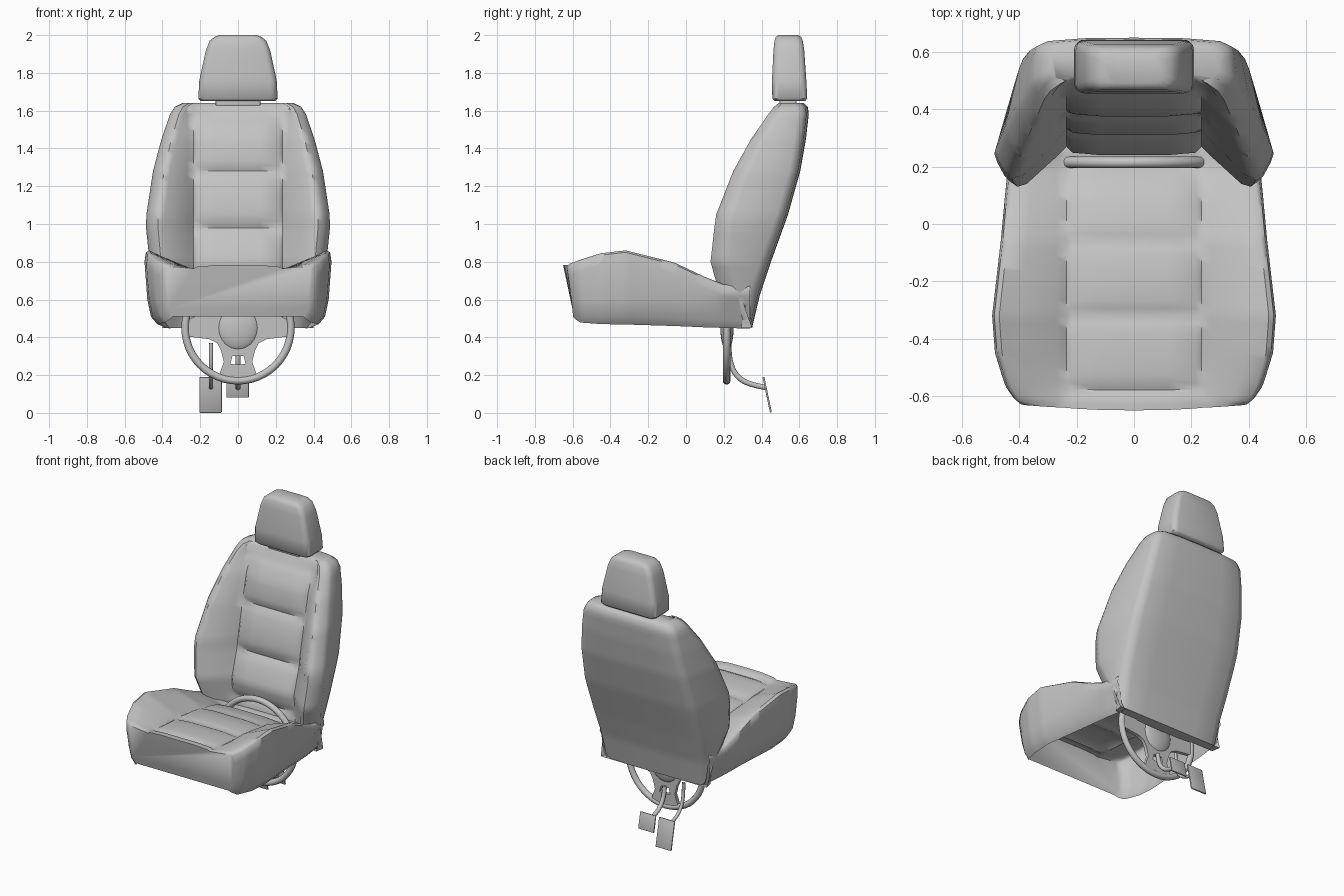
import bpy, bmesh, math
from mathutils import Matrix

if "Cube" in bpy.data.objects:
    bpy.data.objects.remove(bpy.data.objects["Cube"])

GREY = (0.55, 0.55, 0.55, 1)
mat = bpy.data.materials.new("seat grey")
mat.use_nodes = True
mat.diffuse_color = GREY
mat.node_tree.nodes["Principled BSDF"].inputs["Base Color"].default_value = GREY


def finish(bm, name, angle=40, fix=True):
    """Turn a bmesh into a named, shaded object."""
    if fix:
        bmesh.ops.recalc_face_normals(bm, faces=bm.faces)
    mesh = bpy.data.meshes.new(name)
    bm.to_mesh(mesh)
    bm.free()
    mesh.materials.append(mat)
    ob = bpy.data.objects.new(name, mesh)
    bpy.context.collection.objects.link(ob)
    bpy.ops.object.select_all(action="DESELECT")
    ob.select_set(True)
    bpy.context.view_layer.objects.active = ob
    bpy.ops.object.shade_smooth_by_angle(angle=math.radians(angle))
    return ob


def loft(name, rings, caps, closed=True, angle=40):
    """Skin a list of equal rings; caps lists the ring indices to fill."""
    bm = bmesh.new()
    rows = [[bm.verts.new(p) for p in ring] for ring in rings]
    n = len(rows[0])
    for a, b in zip(rows, rows[1:]):
        for i in range(n if closed else n - 1):
            j = (i + 1) % n
            bm.faces.new((a[i], a[j], b[j], b[i]))
    for c in caps:
        bm.faces.new(rows[c])
    return finish(bm, name, angle)


def stations(keys, step):
    """Refine key rows (position first) by linear interpolation."""
    out = []
    for a, b in zip(keys, keys[1:]):
        n = max(1, round((b[0] - a[0]) / step))
        out += [[p + (q - p) * k / n for p, q in zip(a, b)] for k in range(n)]
    return out + [list(keys[-1])]


def puff(t, crease, period, height):
    """Padded panel swelling between stitched creases."""
    return height * math.sqrt(abs(math.sin(math.pi * (t - crease) / period)))


def mirrored(half):
    """Complete a half outline that starts and ends off or on x = 0."""
    return half + [(-p[0], *p[1:]) for p in reversed(half) if p[0] > 1e-6]


# Seat cushion: open-bottomed shell; rows of y, width, bolster top, centre, bottom
keys = [(-.65, .40, .775, .765, .51), (-.63, .42, .79, .765, .495),
        (-.58, .445, .805, .76, .48), (-.45, .485, .845, .75, .47),
        (-.32, .495, .86, .745, .468), (-.06, .465, .795, .72, .46),
        (.1, .45, .72, .67, .453), (.2, .44, .68, .62, .45), (.34, .415, .68, .6, .446)]
rings = []
for y, w, zb, zc, z0 in stations(keys, .026):
    mid = zc + (puff(y, -.06, .26, .022) if y > -.6 else .017)
    half = [(w * .86, z0), (w * .93, z0 + .04), (w * .97, .6), (w, zb - .06), (w * .985, zb - .01),
            (w * .95, zb), (w * .8, zc * .3 + zb * .7), (.27, zc + (zb - zc) * .25),
            (.235, zc), (.215, mid - .008), (.12, mid), (0, mid)]
    lean = max(0, 1 - (y + .65) / .1)
    rings.append([(x, y + lean * ((.78 - z) * .14 + .12 * x * x), z) for x, z in mirrored(half)])
loft("seat_cushion", rings, [0], closed=False, angle=50)

# Backrest: rows of z, width, back width, bolster tip, outer side, centre, back
keys = [(.45, .40, .39, .30, .32, .30, .35), (.62, .42, .40, .18, .26, .28, .39),
        (.8, .468, .415, .13, .20, .27, .45), (.98, .487, .42, .15, .215, .325, .515),
        (1.05, .485, .42, .16, .225, .335, .54), (1.28, .45, .40, .25, .31, .385, .605),
        (1.45, .405, .375, .345, .395, .425, .635), (1.58, .36, .35, .435, .475, .48, .65),
        (1.62, .335, .33, .465, .49, .49, .645), (1.64, .295, .295, .49, .505, .51, .625)]
rings = []
for z, w, wb, tip, side, yc, yb in stations(keys, .03):
    mid = yc - (puff(z, .98, .3, .03) if z < 1.58 else 0)
    half = [(0, yb), (wb * .5, yb - .002), (wb * .86, yb - .012), (wb * .97, yb - .03),
            (wb, yb - .06), (w, side + .03), (w * .98, side), (w * .93, tip + .02),
            (w * .87, tip), (w * .8, tip + .01), (.27, yc - (yc - tip) * .25),
            (.235, yc), (.215, mid + .008), (.12, mid), (0, mid)]
    rings.append([(x, y, z) for x, y in mirrored(half)])
loft("backrest", rings, [0, -1], angle=50)

# Headrest: rounded rectangles stacked in z
rings = []
for z, w, y0, y1 in [(1.65, .195, .47, .63), (1.665, .21, .457, .642), (1.76, .205, .455, .637),
                     (1.92, .17, .463, .626), (1.97, .15, .468, .618),
                     (1.99, .125, .475, .61), (2, .1, .49, .595)]:
    r, ring = .035, []
    for k, (sx, y) in enumerate([(1, y1 - r), (-1, y1 - r), (-1, y0 + r), (1, y0 + r)]):
        for s in range(4):
            a = math.pi / 2 * (k + s / 3)
            ring.append((sx * (w - r) + r * math.cos(a), y + r * math.sin(a), z))
    rings.append(ring)
loft("headrest", rings, [0, -1], angle=50)


def box(name, centre, size, tilt=0, bevel=.01):
    bm = bmesh.new()
    bmesh.ops.create_cube(bm, size=1)
    bmesh.ops.scale(bm, vec=size, verts=bm.verts)
    if bevel:
        bmesh.ops.bevel(bm, geom=[e for e in bm.edges], offset=bevel, segments=2,
                        affect="EDGES", profile=.5)
    bmesh.ops.transform(bm, matrix=Matrix.Translation(centre) @ Matrix.Rotation(tilt, 4, "X"),
                        verts=bm.verts)
    return finish(bm, name)


box("headrest_neck", (0, .54, 1.64), (.24, .09, .04))

# Steering wheel rim
WHEEL = (0, .215, .45)
R, r, n, m = .28, .02, 48, 12
rings = []
for i in range(n + 1):
    a = math.tau * i / n
    rings.append([((R + r * math.cos(b)) * math.cos(a), WHEEL[1] + r * math.sin(b),
                   WHEEL[2] + (R + r * math.cos(b)) * math.sin(a))
                  for b in (math.tau * j / m for j in range(m))])
rim = loft("steering_wheel_rim", rings, [])

# Steering wheel spokes: half plate mirrored, with an opening at the bottom
half = [(0, .58), (.12, .56), (.27, .49), (.27, .405), (.15, .39), (.11, .37), (.09, .33),
        (.075, .27), (.1, .2), (.05, .175), (0, .17), (0, .255), (.04, .26), (.03, .3), (0, .3)]
bm = bmesh.new()
for s in (1, -1):
    face = bm.faces.new([bm.verts.new((s * x, .205, z)) for x, z in half])
    new = bmesh.ops.extrude_face_region(bm, geom=[face])["geom"]
    bmesh.ops.translate(bm, vec=(0, .024, 0),
                        verts=[v for v in new if isinstance(v, bmesh.types.BMVert)])
finish(bm, "steering_wheel_spokes")

# Steering wheel hub
bm = bmesh.new()
bmesh.ops.create_uvsphere(bm, u_segments=24, v_segments=12, radius=1)
bmesh.ops.scale(bm, vec=(.11, .035, .12), verts=bm.verts)
bmesh.ops.translate(bm, vec=(0, .217, .45), verts=bm.verts)
finish(bm, "steering_wheel_hub")

# Pedals: curved arm and tilted pad
for name, x, bottom, width, top in (("brake", 0, .08, .014, .31), ("accelerator", -.143, 0, .011, .37)):
    curve = bpy.data.curves.new(name + "_arm", "CURVE")
    curve.dimensions = "3D"
    curve.bevel_depth = width
    curve.use_fill_caps = True
    path = curve.splines.new("NURBS")
    pts = [(.23, top), (.23, .28), (.26, .2), (.33, .15), (.42, .135)]
    path.points.add(len(pts) - 1)
    for p, (y, z) in zip(path.points, pts):
        p.co = (x, y, z, 1)
    path.use_endpoint_u = True
    path.order_u = 3
    curve.materials.append(mat)
    bpy.context.collection.objects.link(bpy.data.objects.new(name + "_arm", curve))
    zc = (bottom + .19) / 2
    box(name + "_pad", (x - .002, .41 + (.19 - zc) * .21, zc),
        (.118, .01, (.19 - bottom) * 1.01), tilt=.207, bevel=.003)
